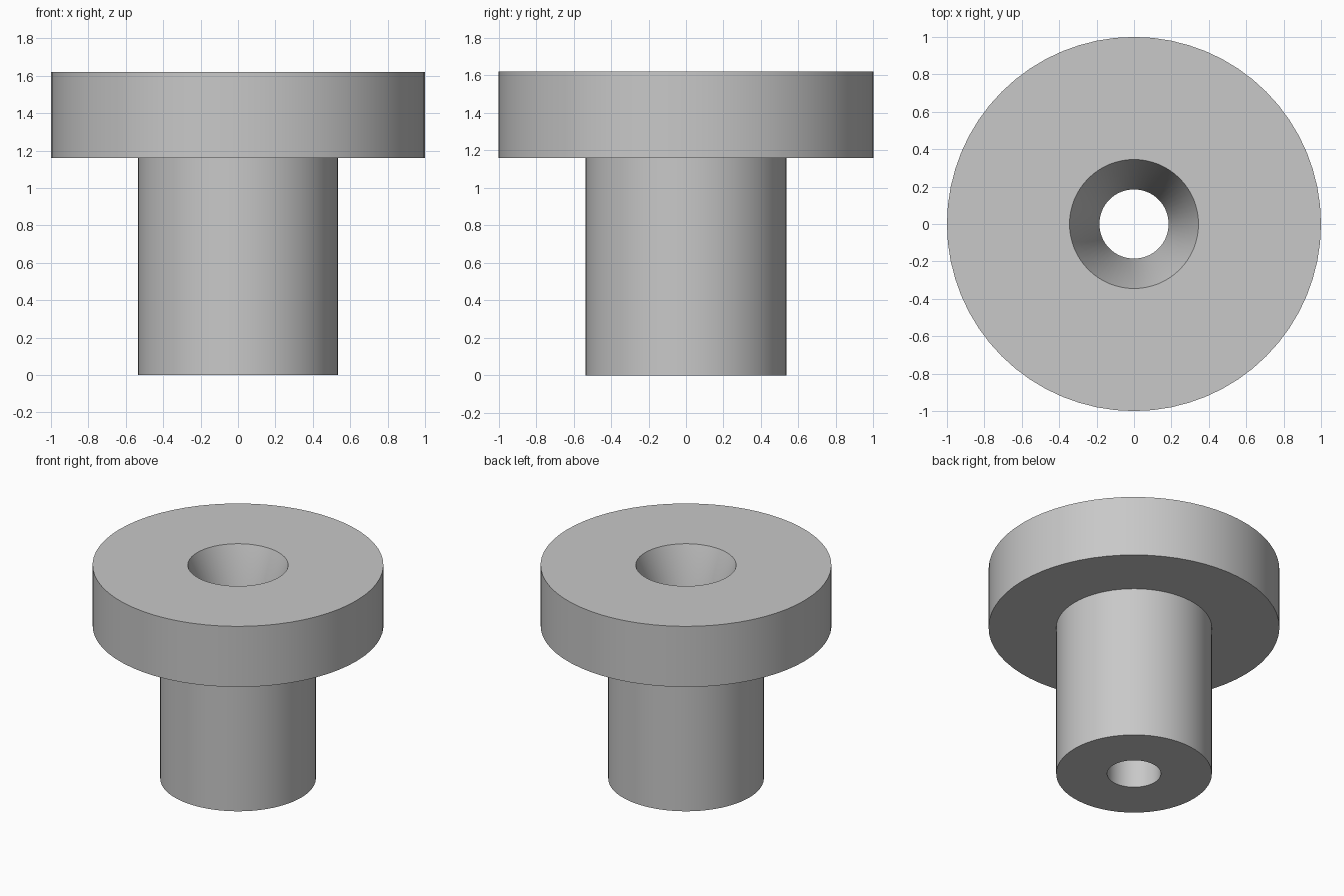
import bpy
import bmesh
import math

old = bpy.data.objects.get("Cube")
if old:
    bpy.data.objects.remove(old, do_unlink=True)

SEGMENTS = 64
HEIGHT, HEAD_BASE = 1.62, 1.16
HEAD_R, STEM_R = 1.0, 0.535
BORE_R, MOUTH_R = 0.185, 0.345

# Plain grey material
grey = bpy.data.materials.new("plain_grey")
grey.use_nodes = True
colour = (0.58, 0.58, 0.58, 1)
grey.diffuse_color = colour
grey.node_tree.nodes["Principled BSDF"].inputs["Base Color"].default_value = colour


def lathe(name, profile, material):
    """Revolve a closed (radius, height) profile around the z axis."""
    bm = bmesh.new()
    rings = []
    for r, z in profile:
        angles = [math.tau * i / SEGMENTS for i in range(SEGMENTS)]
        rings.append([bm.verts.new((r * math.cos(a), r * math.sin(a), z)) for a in angles])
    for lower, upper in zip(rings, rings[1:] + rings[:1]):
        for i in range(SEGMENTS):
            j = (i + 1) % SEGMENTS
            bm.faces.new((lower[i], lower[j], upper[j], upper[i]))
    bmesh.ops.recalc_face_normals(bm, faces=bm.faces)
    mesh = bpy.data.meshes.new(name)
    bm.to_mesh(mesh)
    bm.free()
    mesh.materials.append(material)
    obj = bpy.data.objects.new(name, mesh)
    bpy.context.collection.objects.link(obj)
    bpy.ops.object.select_all(action="DESELECT")
    obj.select_set(True)
    bpy.context.view_layer.objects.active = obj
    bpy.ops.object.shade_smooth_by_angle(angle=math.radians(30))
    return obj


# Flanged bushing: stem, wide head, tapered mouth and straight through bore
lathe("flanged_bushing", [
    (BORE_R, 0), (STEM_R, 0),
    (STEM_R, HEAD_BASE), (HEAD_R, HEAD_BASE),
    (HEAD_R, HEIGHT), (MOUTH_R, HEIGHT),
    (BORE_R, HEAD_BASE),
], grey)
